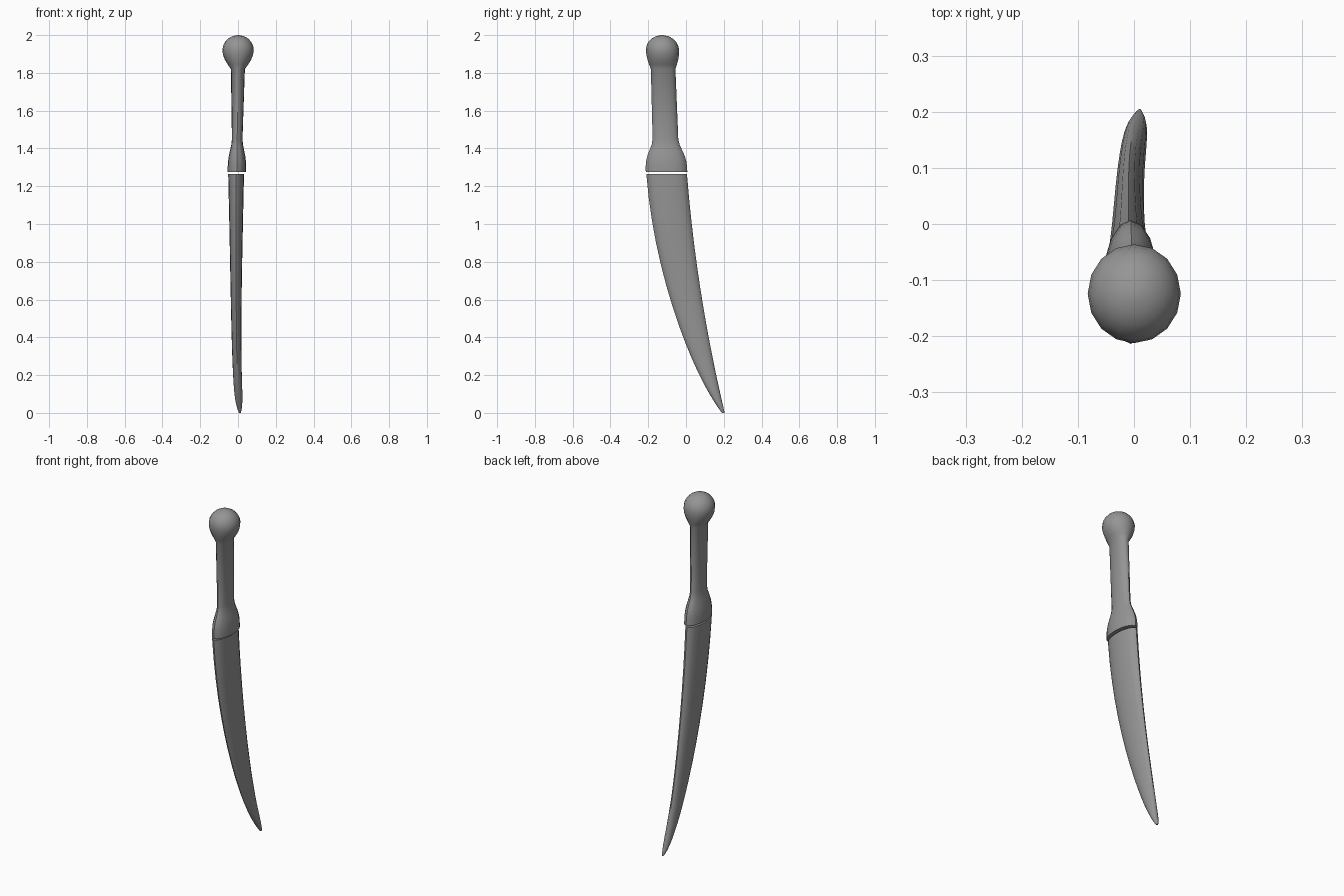
import bpy
import bmesh
import math

SIDES = 16
BLADE_TOP = 1.265
COLLAR_BOTTOM = 1.275
GRIP_BOTTOM = 1.45
GRIP_TOP = 1.82
POMMEL_CENTRE = 1.92
POMMEL_HEIGHT = 0.08

default_cube = bpy.data.objects.get("Cube")
if default_cube:
    bpy.data.objects.remove(default_cube, do_unlink=True)


def make_material(name, colour):
    material = bpy.data.materials.new(name)
    material.use_nodes = True
    material.diffuse_color = colour
    shader = material.node_tree.nodes["Principled BSDF"]
    shader.inputs["Base Color"].default_value = colour
    return material


def loft(name, sections, material):
    """Skin oval sections given as (height, centre, radii)."""
    bm = bmesh.new()
    rings = []
    for height, (centre_x, centre_y), (radius_x, radius_y) in sections:
        ring = []
        for side in range(SIDES):
            angle = math.tau * side / SIDES
            x = centre_x + radius_x * math.cos(angle)
            y = centre_y + radius_y * math.sin(angle)
            ring.append(bm.verts.new((x, y, height)))
        rings.append(ring)
    for lower, upper in zip(rings, rings[1:]):
        for side in range(SIDES):
            following = (side + 1) % SIDES
            bm.faces.new((lower[side], lower[following], upper[following], upper[side]))
    bm.faces.new(rings[0])
    bm.faces.new(rings[-1])
    bmesh.ops.recalc_face_normals(bm, faces=bm.faces)
    mesh = bpy.data.meshes.new(name)
    bm.to_mesh(mesh)
    bm.free()
    mesh.materials.append(material)
    part = bpy.data.objects.new(name, mesh)
    bpy.context.collection.objects.link(part)
    bpy.ops.object.select_all(action='DESELECT')
    part.select_set(True)
    bpy.context.view_layer.objects.active = part
    bpy.ops.object.shade_smooth_by_angle(angle=math.radians(40))


def blade_section(drop):
    """Oval of the curved blade; drop runs from the collar to the tip."""
    rise = 1 - drop
    back = 0.005 + 0.1 * drop + 0.1 * drop ** 2
    front = -0.21 + 0.1 * drop + 0.27 * drop ** 2 + 0.03 * drop ** 10
    sideways = 0.02 * drop ** 6 - 0.01
    tip_rounding = 1 - 0.8 * drop ** 30
    thickness = (0.022 + 0.02 * rise ** 1.5) * tip_rounding
    centre = (sideways, (front + back) / 2)
    return BLADE_TOP * rise, centre, (thickness, (back - front) / 2)


def handle_section(height, radius_x, radius_y):
    """Oval of the handle, whose axis leans gently forward."""
    along = height - COLLAR_BOTTOM
    centre = (0.01 * along - 0.006, -0.103 - 0.033 * along)
    return height, centre, (radius_x, radius_y)


def mix(start, end, amount):
    return start + (end - start) * amount


def fractions(steps):
    return [step / steps for step in range(steps + 1)]


grey = make_material("mid_grey", (0.3, 0.3, 0.3, 1))

# Blade, with closer sections towards the rounded tip
blade = [blade_section(math.sin(part * math.pi / 2)) for part in fractions(16)]
loft("blade", blade, grey)

# Flared collar easing into the grip
handle = []
for part in fractions(6):
    flare = (1 + math.cos(math.pi * part ** 1.5)) / 2
    height = mix(COLLAR_BOTTOM, GRIP_BOTTOM, part)
    handle.append(handle_section(height, mix(0.028, 0.049, flare), mix(0.068, 0.11, flare)))

# Neck swelling from the grip into the pommel
for part in fractions(4):
    swell = math.sin(part * math.pi / 2)
    height = mix(GRIP_TOP, POMMEL_CENTRE, part)
    handle.append(handle_section(height, mix(0.037, 0.083, swell), mix(0.065, 0.088, swell)))

# Domed top of the pommel
for part in fractions(5)[1:]:
    angle = math.radians(85) * part
    height = POMMEL_CENTRE + POMMEL_HEIGHT * math.sin(angle)
    shrink = math.cos(angle)
    handle.append(handle_section(height, 0.083 * shrink, 0.088 * shrink))

loft("handle", handle, grey)
